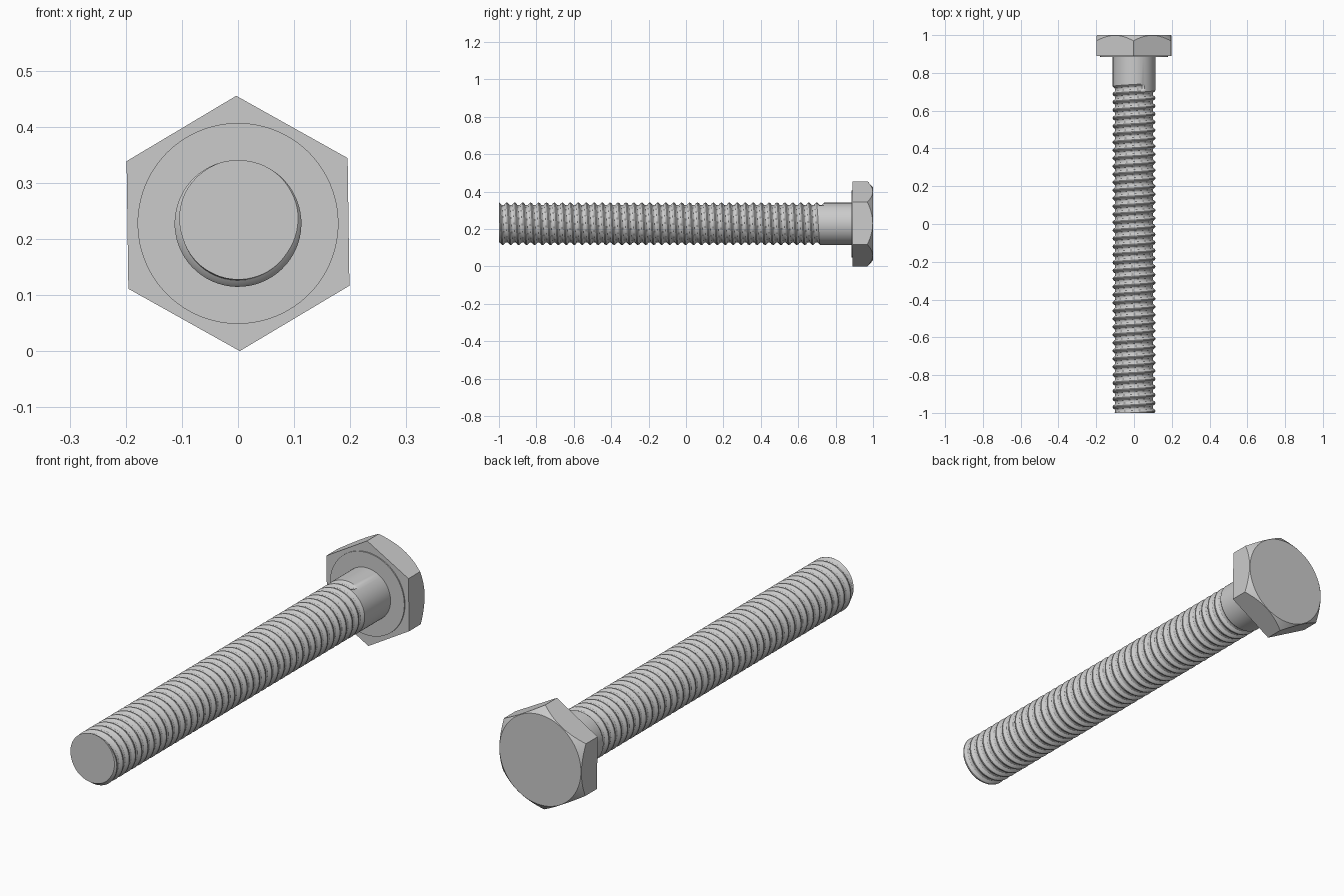
import bpy, bmesh
from math import sin, cos, pi, radians, floor

if "Cube" in bpy.data.objects:
    bpy.data.objects.remove(bpy.data.objects["Cube"])

ZC = 0.2275            # height of the bolt axis, which runs along y
R = 0.113              # shank radius
PITCH = 0.0425
TURNS = 40
SEG, ROWS = 64, 8      # steps around / steps per pitch
START = radians(30)    # angle where the thread begins and ends


def point(r, a, y):
    return (r * sin(a), y, ZC + r * cos(a))


def finish(bm, name, angle):
    bmesh.ops.recalc_face_normals(bm, faces=bm.faces)
    me = bpy.data.meshes.new(name)
    bm.to_mesh(me)
    bm.free()
    ob = bpy.data.objects.new(name, me)
    bpy.context.collection.objects.link(ob)
    bpy.ops.object.select_all(action='DESELECT')
    ob.select_set(True)
    bpy.context.view_layer.objects.active = ob
    bpy.ops.object.shade_smooth_by_angle(angle=radians(angle))
    return ob


def loft(name, rings, angle=25):
    bm = bmesh.new()
    loops = [[bm.verts.new(p) for p in ring] for ring in rings]
    n = len(loops[0])
    for a, b in zip(loops, loops[1:]):
        for i in range(n):
            bm.faces.new((a[i], a[(i + 1) % n], b[(i + 1) % n], b[i]))
    bm.faces.new(loops[0])
    bm.faces.new(loops[-1])
    return finish(bm, name, angle)


# Hexagonal head with a conical chamfer on the far side
FLAT, TOP_R = 0.197, 0.1955
N = 96
angles = [radians(-0.8) + 2 * pi * i / N for i in range(N)]
hex_r = [FLAT / cos((2 * pi * i / N) % (pi / 3) - pi / 6) for i in range(N)]
loft("hex_head", [
    [point(h, a, 0.89) for h, a in zip(hex_r, angles)],
    [point(h, a, 1 - (h - TOP_R) * 0.95) for h, a in zip(hex_r, angles)],
    [point(TOP_R, a, 1.0) for a in angles],
])

# Thin bearing face under the head
loft("washer_face", [[point(0.179, a, y) for a in angles] for y in (0.885, 0.892)])


# Threaded shank: helical rows, clamped flat at the tip and at the plain part
def groove_radius(phase):
    stops = [R, R, R - 0.004, R - 0.011, R - 0.013, R - 0.013, R - 0.011, R - 0.004, R]
    t = (phase % 1.0) * ROWS
    i = min(int(floor(t + 1e-6)), ROWS - 1)
    return stops[i] + (stops[i + 1] - stops[i]) * (t - i)


bm = bmesh.new()
Y_TOP = -1 + PITCH * (TURNS + 0.95)
grid = []
for s in range(SEG):
    col = []
    for row in range(-ROWS, (TURNS + 2) * ROWS + 1):
        y = -1 + PITCH * (row / ROWS + s / SEG)
        y = min(max(y, -1), Y_TOP)
        phase = (y + 1) / PITCH - s / SEG
        r = groove_radius(phase) if phase < TURNS - 1e-4 else R
        col.append(bm.verts.new(point(r, START + 2 * pi * s / SEG, y)))
    col.append(bm.verts.new(point(R, START + 2 * pi * s / SEG, 0.9)))
    grid.append(col)
last = len(grid[0]) - 1
for s in range(SEG):
    a, b = grid[s], grid[(s + 1) % SEG]
    step = ROWS if s == SEG - 1 else 0
    for r in range(last):
        r0, r1 = r + step, r + 1 + step
        if r1 < last or r == last - 1:
            if r == last - 1:
                r0, r1 = last - 1, last
            bm.faces.new((a[r], b[r0], b[r1], a[r + 1]))
# Seam rows below the tip collapse onto the tip ring when merged
bmesh.ops.remove_doubles(bm, verts=bm.verts, dist=1e-5)
loose = [v for v in bm.verts if not v.link_faces]
bmesh.ops.delete(bm, geom=loose, context='VERTS')
bmesh.ops.holes_fill(bm, edges=[e for e in bm.edges if e.is_boundary], sides=0)
finish(bm, "threaded_shank", 30)
